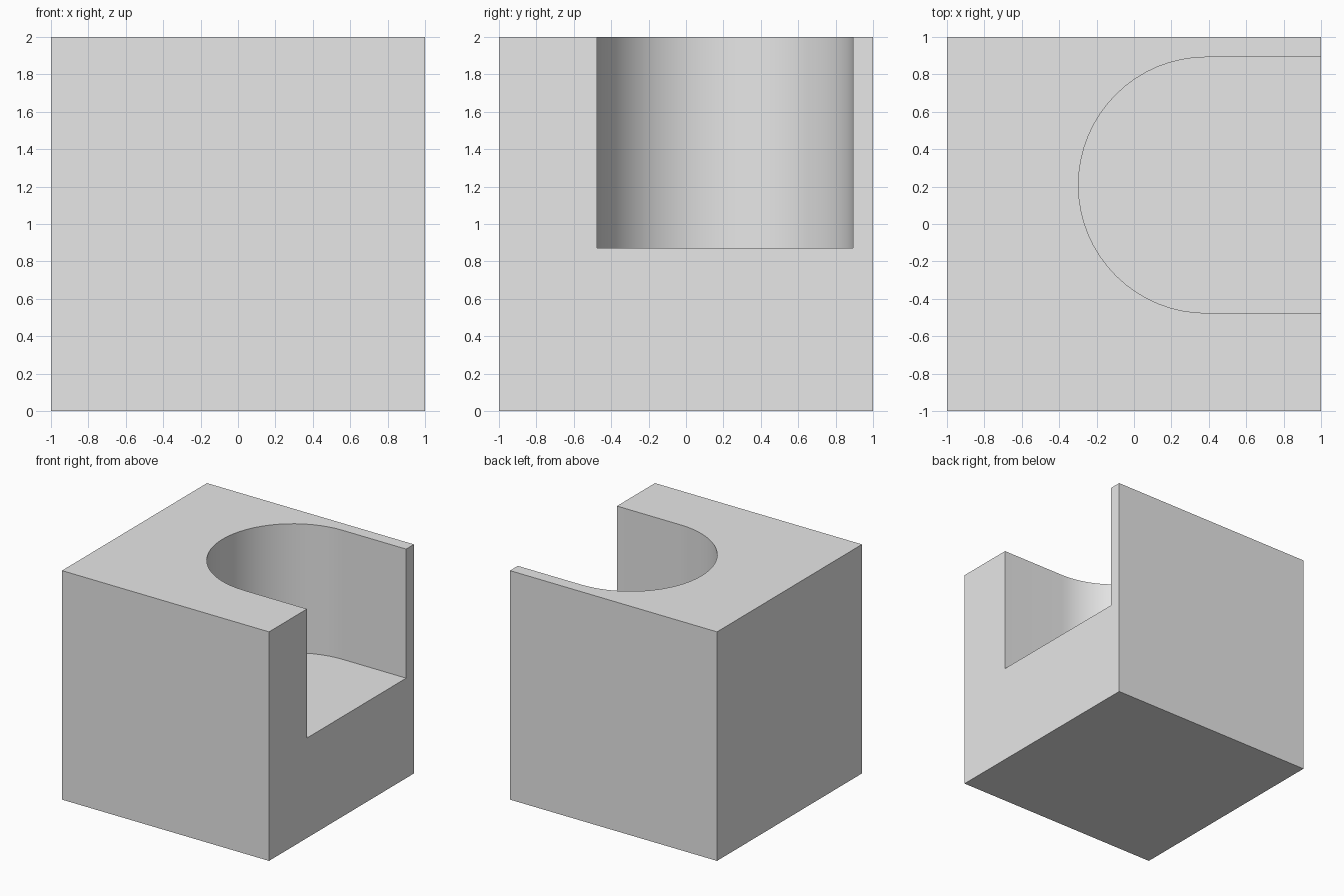
import bpy
import bmesh
from math import cos, sin, pi, radians

old = bpy.data.objects.get("Cube")
if old:
    bpy.data.objects.remove(old, do_unlink=True)

# Single grey material
GREY = (0.8, 0.8, 0.8, 1.0)
grey = bpy.data.materials.new("light_grey")
grey.use_nodes = True
grey.diffuse_color = GREY
grey.node_tree.nodes["Principled BSDF"].inputs["Base Color"].default_value = GREY


def prism(name, outline, bottom, top):
    """Extrude a closed xy outline between two heights."""
    bm = bmesh.new()
    base = bm.faces.new([bm.verts.new((x, y, bottom)) for x, y in outline])
    result = bmesh.ops.extrude_face_region(bm, geom=[base], use_keep_orig=True)
    moved = [v for v in result["geom"] if isinstance(v, bmesh.types.BMVert)]
    bmesh.ops.translate(bm, vec=(0, 0, top - bottom), verts=moved)
    bmesh.ops.recalc_face_normals(bm, faces=bm.faces)
    mesh = bpy.data.meshes.new(name)
    bm.to_mesh(mesh)
    bm.free()
    mesh.materials.append(grey)
    obj = bpy.data.objects.new(name, mesh)
    bpy.context.collection.objects.link(obj)
    return obj


# Solid block
block = prism("slotted_block", [(-1, -1), (1, -1), (1, 1), (-1, 1)], 0, 2)

# Round-ended pocket, open at the top and on the +x side
CENTRE_X, CENTRE_Y, RADIUS, FLOOR, STEPS = 0.387, 0.208, 0.684, 0.873, 32
angles = [pi / 2 + pi * i / STEPS for i in range(STEPS + 1)]
outline = [(CENTRE_X + RADIUS * cos(a), CENTRE_Y + RADIUS * sin(a)) for a in angles]
outline += [(1.5, CENTRE_Y - RADIUS), (1.5, CENTRE_Y + RADIUS)]
cutter = prism("pocket_cutter", outline, FLOOR, 2.5)
cutter.hide_render = True

# Cut the pocket and keep its rims sharp
cut = block.modifiers.new("pocket", "BOOLEAN")
cut.operation = "DIFFERENCE"
cut.solver = "EXACT"
cut.object = cutter
bpy.ops.object.select_all(action="DESELECT")
block.select_set(True)
bpy.context.view_layer.objects.active = block
bpy.ops.object.modifier_apply(modifier=cut.name)
bpy.data.objects.remove(cutter, do_unlink=True)
bpy.ops.object.shade_smooth_by_angle(angle=radians(30))
